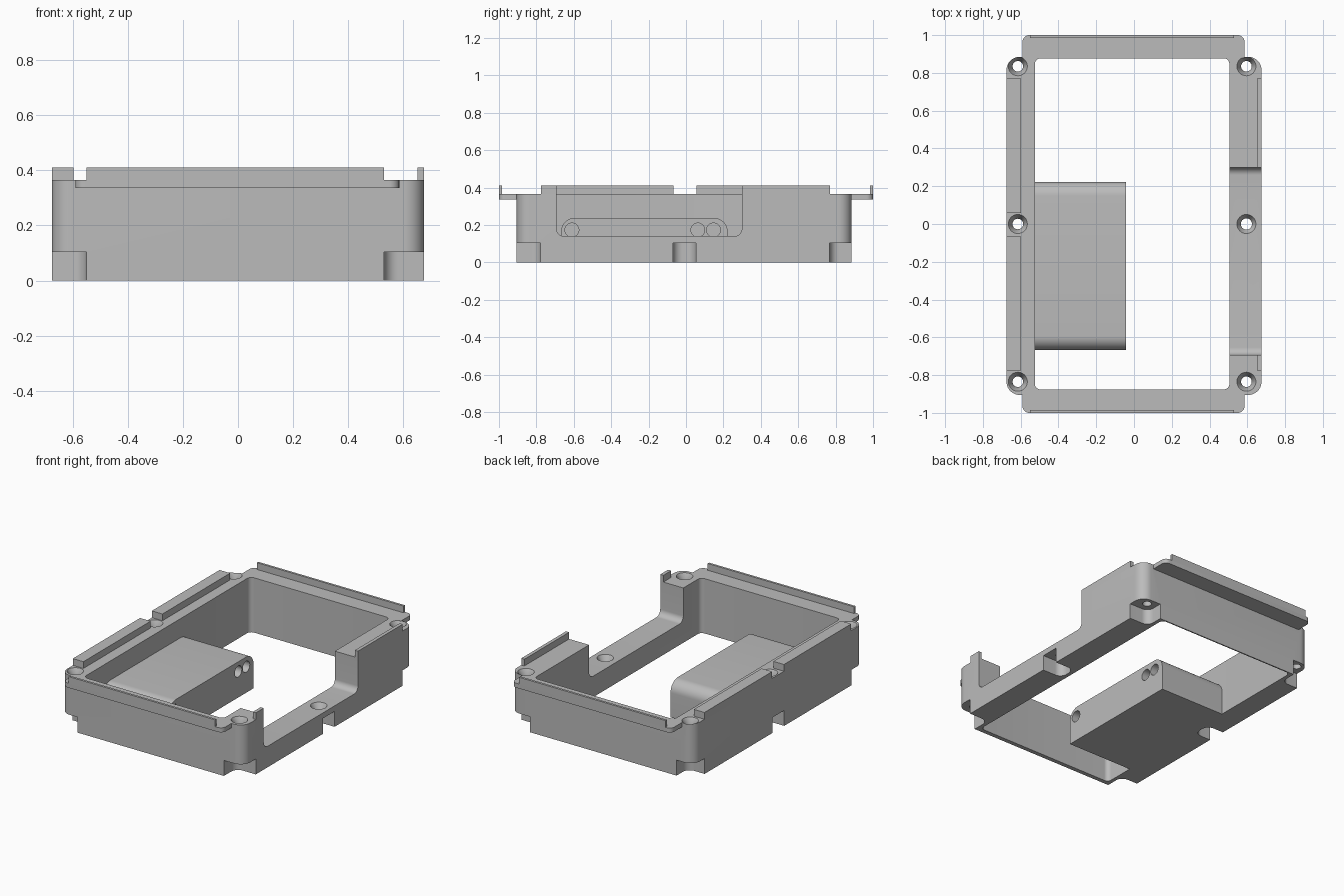
import bpy, bmesh, math
from mathutils import Matrix

cube = bpy.data.objects.get("Cube")
if cube:
    bpy.data.objects.remove(cube, do_unlink=True)

grey = bpy.data.materials.new("plain_grey")
grey.use_nodes = True
grey.diffuse_color = (0.5, 0.5, 0.5, 1)
grey.node_tree.nodes["Principled BSDF"].inputs["Base Color"].default_value = (0.5, 0.5, 0.5, 1)


def finish(name, bm):
    bmesh.ops.recalc_face_normals(bm, faces=bm.faces)
    mesh = bpy.data.meshes.new(name)
    bm.to_mesh(mesh)
    bm.free()
    mesh.materials.append(grey)
    obj = bpy.data.objects.new(name, mesh)
    bpy.context.collection.objects.link(obj)
    return obj


def prism(name, u, v, w, radii=(0, 0, 0, 0), axis="z"):
    """Rounded rectangle u by v, extruded over w along the axis.
    Radii start at the low corner and run anticlockwise."""
    bm = bmesh.new()
    corners = [(u[0], v[0], 1, 1), (u[1], v[0], -1, 1),
               (u[1], v[1], -1, -1), (u[0], v[1], 1, -1)]
    outline = []
    for i, (cu, cv, su, sv) in enumerate(corners):
        r = radii[i]
        steps = 10 if r else 0
        for k in range(steps + 1):
            a = math.pi + i * math.pi / 2 + (k / steps if steps else 0) * math.pi / 2
            outline.append((cu + su * r + r * math.cos(a), cv + sv * r + r * math.sin(a)))
    place = (lambda a, b, c: (a, b, c)) if axis == "z" else (lambda a, b, c: (c, a, b))
    low, high = [[bm.verts.new(place(a, b, c)) for a, b in outline] for c in w]
    bm.faces.new(low[::-1])
    bm.faces.new(high)
    n = len(outline)
    for i in range(n):
        j = (i + 1) % n
        bm.faces.new((low[i], low[j], high[j], high[i]))
    return finish(name, bm)


def round_cutter(x, y, z0, z1, r0, r1, along_x=False):
    """Cylinder or cone from z0 to z1, or lying along x when asked."""
    bm = bmesh.new()
    turn = Matrix.Rotation(math.pi / 2, 4, "Y") if along_x else Matrix()
    spot = Matrix.Translation((x, y, (z0 + z1) / 2)) if not along_x else Matrix.Translation((x, y, z0))
    depth = z1 - z0 if not along_x else z1
    bmesh.ops.create_cone(bm, cap_ends=True, segments=32, radius1=r0, radius2=r1,
                          depth=depth, matrix=spot @ turn)
    return finish("cutter", bm)


def cut(target, cutter):
    cutter.hide_render = True
    mod = target.modifiers.new("cut", "BOOLEAN")
    mod.operation = "DIFFERENCE"
    mod.solver = "EXACT"
    mod.object = cutter
    bpy.context.view_layer.objects.active = target
    bpy.ops.object.modifier_apply(modifier=mod.name)
    bpy.data.objects.remove(cutter, do_unlink=True)


TOP, RIM = 0.365, 0.41
parts = []

# Main frame with its open centre
frame = prism("frame", (-0.675, 0.675), (-0.905, 0.885), (0, TOP), (0.07,) * 4)
parts.append(frame)
cut(frame, prism("cutter", (-0.525, 0.505), (-0.876, 0.877), (-0.1, 0.6), (0.03,) * 4))

# Wide opening in the left wall
cut(frame, prism("cutter", (-0.693, 0.299), (0.14, 0.6), (0.42, 0.8), (0.04, 0.04, 0, 0), "x"))

# Screw pockets under the frame
p = 0.05
for x, inner in ((-1, -0.55), (1, 0.53)):
    u = (-0.9, inner) if x < 0 else (inner, 0.9)
    for v in ((-1.1, -0.777), (-0.07, 0.053), (0.768, 1.1)):
        if x < 0:
            radii = (0, p if v[0] > -1 else 0, p if v[1] < 1 else 0, 0)
        else:
            radii = (p if v[0] > -1 else 0, 0, 0, p if v[1] < 1 else 0)
        cut(frame, prism("cutter", u, v, (-0.1, 0.103), radii))

# Countersunk screw holes
for x in (-0.615, 0.595):
    for y in (-0.835, 0, 0.835):
        z = 0.14 if x > 0 and y == 0 else TOP
        cut(frame, round_cutter(x, y, -0.1, 0.6, 0.028, 0.028))
        cut(frame, round_cutter(x, y, z - 0.04, z + 0.01, 0.028, 0.056))

# End flanges with upright lips
parts.append(prism("front_flange", (-0.59, 0.585), (-1, -0.9), (0.335, TOP), (0.035, 0.035, 0, 0)))
parts.append(prism("back_flange", (-0.59, 0.585), (0.88, 1), (0.335, TOP), (0, 0, 0.035, 0.035)))
for name, v in (("front_lip", (-1, -0.985)), ("back_lip", (0.985, 1))):
    parts.append(prism(name, (-0.55, 0.53), v, (0.335, RIM)))

# Raised rails on the right wall, thin lips on the left wall
for name, u, v in (("front_rail", (-0.675, -0.597), (-0.775, -0.067)),
                   ("back_rail", (-0.675, -0.597), (0.057, 0.77)),
                   ("front_side_lip", (0.652, 0.675), (-0.775, -0.693)),
                   ("back_side_lip", (0.652, 0.675), (0.299, 0.77))):
    parts.append(prism(name, u, v, (TOP - 0.005, RIM)))

# Inner block with rounded top edges and three blind holes
block = prism("inner_block", (-0.668, 0.223), (0, 0.238), (-0.53, -0.042), (0, 0, 0.075, 0.075), "x")
parts.append(block)
for y in (-0.61, 0.063, 0.147):
    cut(block, round_cutter(-0.042, y, 0.173, 0.3, 0.037, 0.037, True))

# Smooth the rounds, keep the edges crisp
bpy.ops.object.select_all(action="DESELECT")
for obj in parts:
    obj.select_set(True)
bpy.context.view_layer.objects.active = frame
bpy.ops.object.shade_smooth_by_angle(angle=math.radians(30))
